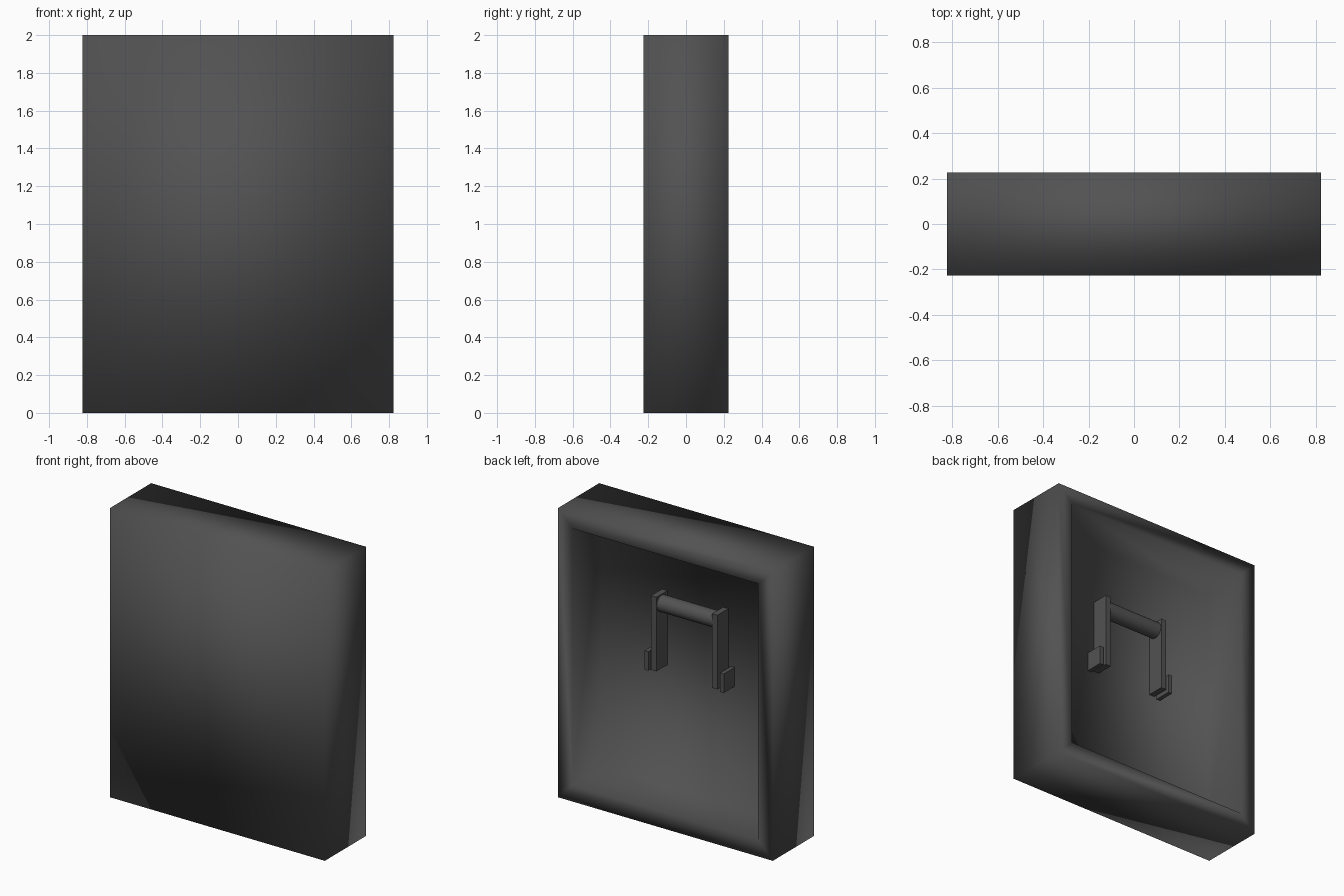
import bpy
import bmesh
import math
from mathutils import Matrix, Vector

cube = bpy.data.objects.get("Cube")
if cube:
    bpy.data.objects.remove(cube, do_unlink=True)

# One dark grey for the whole model
grey = bpy.data.materials.new("dark grey")
grey.use_nodes = True
colour = (0.085, 0.085, 0.085, 1)
grey.diffuse_color = colour
grey.node_tree.nodes["Principled BSDF"].inputs["Base Color"].default_value = colour

HALF_W, HALF_D, HEIGHT = 0.823, 0.226, 2.0
RIM = 0.112
CAVITY_Y = -0.10


def add_object(name, bm, smooth=False):
    bmesh.ops.recalc_face_normals(bm, faces=bm.faces)
    for face in bm.faces:
        face.smooth = smooth
    mesh = bpy.data.meshes.new(name)
    bm.to_mesh(mesh)
    bm.free()
    mesh.materials.append(grey)
    obj = bpy.data.objects.new(name, mesh)
    bpy.context.collection.objects.link(obj)
    return obj


def box_mesh(low, high):
    low, high = Vector(low), Vector(high)
    bm = bmesh.new()
    matrix = Matrix.Translation((low + high) / 2) @ Matrix.Diagonal((*(high - low), 1))
    bmesh.ops.create_cube(bm, size=1, matrix=matrix)
    return bm


# Panel body: a softly shaded slab with a recessed back
bm = box_mesh((-HALF_W, -HALF_D, 0), (HALF_W, HALF_D, HEIGHT))
back = max(bm.faces, key=lambda f: f.calc_center_median().y)
bmesh.ops.inset_individual(bm, faces=[back], thickness=RIM, use_even_offset=True)
floor = bmesh.ops.extrude_discrete_faces(bm, faces=[back])["faces"][0]
for vert in floor.verts:
    vert.co.y = CAVITY_Y
add_object("panel_body", bm, smooth=True)

# Handle arms and the small plates just outside them, mirrored left and right
for side, sign in (("left", 1), ("right", -1)):
    for part, x0, x1, z0, z1 in (
        ("arm", 0.213, 0.254, 0.955, 1.468),
        ("foot", 0.274, 0.303, 0.943, 1.075),
    ):
        xs = sorted((sign * x0, sign * x1))
        bm = box_mesh((xs[0], CAVITY_Y, z0), (xs[1], 0.02, z1))
        add_object(f"{side}_handle_{part}", bm)

# Round grip between the arms
bm = bmesh.new()
bmesh.ops.create_cone(
    bm, cap_ends=True, segments=32, radius1=0.056, radius2=0.056, depth=0.426,
    matrix=Matrix.Translation((0, -0.04, 1.405)) @ Matrix.Rotation(math.pi / 2, 4, "Y"),
)
grip = add_object("handle_grip", bm)
bpy.ops.object.select_all(action="DESELECT")
grip.select_set(True)
bpy.context.view_layer.objects.active = grip
bpy.ops.object.shade_smooth_by_angle(angle=math.radians(40))
